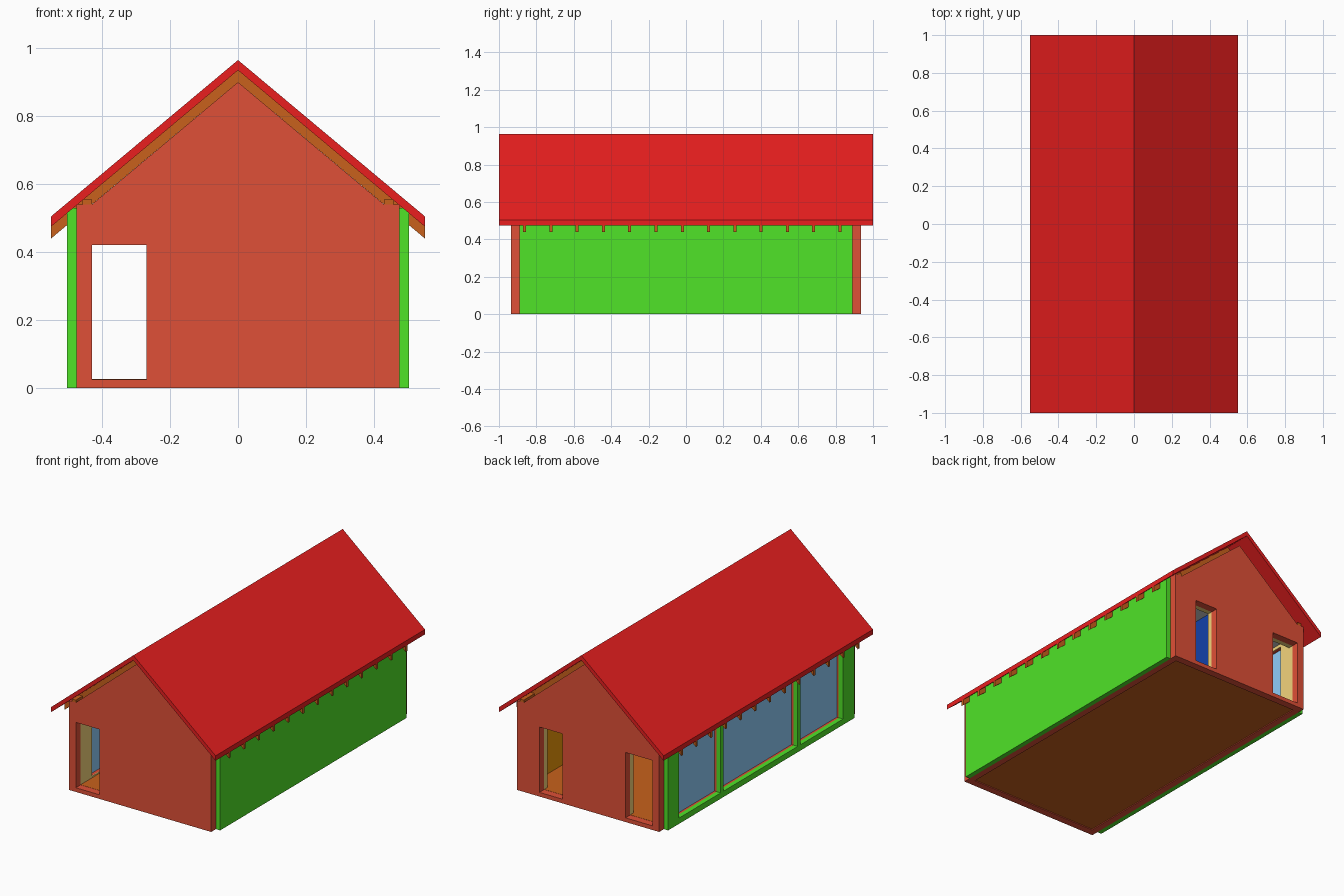
import bpy, bmesh

if "Cube" in bpy.data.objects:
    bpy.data.objects.remove(bpy.data.objects["Cube"])


def material(name, r, g, b):
    m = bpy.data.materials.new(name)
    m.diffuse_color = (r, g, b, 1)
    m.use_nodes = True
    m.node_tree.nodes["Principled BSDF"].inputs["Base Color"].default_value = m.diffuse_color
    return m


BRICK = material("brick", 0.74, 0.08, 0.038)
GREEN = material("green_cladding", 0.08, 0.77, 0.021)
RED = material("roof_red", 0.82, 0.0135, 0.0135)
WOOD = material("wood", 0.58, 0.12, 0.0116)
TAN = material("plaster", 0.90, 0.66, 0.20)
GLASS = material("glass", 0.28, 0.62, 0.96)
BLUE = material("blue_paint", 0.006, 0.053, 0.40)
GOLD = material("gold_paint", 0.86, 0.32, 0.003)


def rect(u0, u1, v0, v1):
    return [(u0, v0), (u1, v0), (u1, v1), (u0, v1)]


def panel(name, outline, holes, axis, w0, w1, mat):
    """Flat outline with holes, thickened from w0 to w1 along 'x' or 'y'."""
    cu = bpy.data.curves.new(name, 'CURVE')
    cu.dimensions = '2D'
    cu.fill_mode = 'BOTH'
    cu.extrude = (w1 - w0) / 2
    for pts in [outline] + holes:
        sp = cu.splines.new('POLY')
        sp.points.add(len(pts) - 1)
        for p, (u, v) in zip(sp.points, pts):
            p.co = (u, v, 0, 1)
        sp.use_cyclic_u = True
    tmp = bpy.data.objects.new(name + "_outline", cu)
    bpy.context.collection.objects.link(tmp)
    dg = bpy.context.evaluated_depsgraph_get()
    me = bpy.data.meshes.new_from_object(tmp.evaluated_get(dg))
    bpy.data.objects.remove(tmp)
    bpy.data.curves.remove(cu)
    mid = (w0 + w1) / 2
    bm = bmesh.new()
    bm.from_mesh(me)
    for vert in bm.verts:
        u, v, w = vert.co
        vert.co = (u, w + mid, v) if axis == 'y' else (w + mid, u, v)
    bmesh.ops.remove_doubles(bm, verts=bm.verts, dist=1e-5)
    bmesh.ops.recalc_face_normals(bm, faces=bm.faces)
    for f in bm.faces:
        f.smooth = False
        f.material_index = 0
    bm.to_mesh(me)
    bm.free()
    me.name = name
    me.materials.clear()
    if mat:
        me.materials.append(mat)
    ob = bpy.data.objects.new(name, me)
    bpy.context.collection.objects.link(ob)
    return ob


def box(name, x0, x1, y0, y1, z0, z1, mat):
    return panel(name, rect(x0, x1, z0, z1), [], 'y', y0, y1, mat)


def chevron(name, top, bottom, y0, y1, mat):
    """Two-pitch strip with plumb-cut eaves; drop is the same for both edges."""
    e, d = 0.55, 0.46
    pts = [(-e, top - d), (-e, bottom - d), (0, bottom), (e, bottom - d), (e, top - d), (0, top)]
    return panel(name, pts, [], 'y', y0, y1, mat)


W, T = 0.475, 0.04          # half width of masonry, wall thickness
Y0, Y1 = 0.89, 0.935        # inner and outer face of the gables
FLOOR = 0.025

# Gable walls with door and window openings, plus plaster lining
gable = [(-W, 0), (W, 0), (W, 0.54), (0.43, 0.54), (0, 0.9), (-0.43, 0.54), (-W, 0.54)]
front_door = [rect(-0.43, -0.27, FLOOR, 0.42)]
back_openings = [rect(-0.43, -0.25, FLOOR, 0.42), rect(0.17, 0.325, FLOOR, 0.42)]
lining = rect(-W + T, W - T, 0.015, 0.48)
panel("front_gable", gable, front_door, 'y', -Y1, -Y0, BRICK)
panel("back_gable", gable, back_openings, 'y', Y0, Y1, BRICK)
panel("front_lining", lining, front_door, 'y', -Y0, -Y0 + 0.03, TAN)
panel("back_lining", lining, back_openings, 'y', Y0 - 0.03, Y0, TAN)

# Long walls: right side closed, left side with three large windows
bays = [(-0.78, -0.375), (-0.347, 0.36), (0.388, 0.785)]
windows = [rect(a, b, 0.035, 0.46) for a, b in bays]
for side, s, holes in (("right", 1, []), ("left", -1, windows)):
    for layer, a, b, z0, z1, mat in (("cladding", W, 0.504, 0, 0.53, GREEN),
                                     ("wall", W - T, W, 0, 0.54, BRICK),
                                     ("lining", W - T - 0.005, W - T, 0.015, 0.48, TAN)):
        w0, w1 = sorted((s * a, s * b))
        panel(f"{side}_{layer}", rect(-Y0, Y0, z0, z1), holes, 'x', w0, w1, mat)
    # Wall plate carrying the rafters
    x0, x1 = sorted((s * 0.43, s * 0.457))
    box(f"{side}_wall_plate", x0, x1, -Y1, Y1, 0.54, 0.555, WOOD)

# Glazing
for i, (a, b) in enumerate(bays):
    box(f"window_glass_{i + 1}", -0.462, -0.454, a, b, 0.035, 0.46, GLASS)

# Floor (running into the gable openings), ceiling and the small back room
box("floor", -W + T, W - T, -Y0, Y0, 0.005, FLOOR + 0.001, WOOD)
box("ceiling", -W + T, W - T, -Y0, Y0, 0.48, 0.50, None)
box("blue_partition", 0.08, 0.10, 0.52, Y0 - 0.03, FLOOR, 0.48, BLUE)
box("cross_partition", 0.08, W - T - 0.005, 0.50, 0.52, FLOOR, 0.48, GOLD)
box("room_wall_panel", W - T - 0.010, W - T - 0.005, 0.52, Y0 - 0.03, FLOOR, 0.48, GOLD)

# Roof covering and rafters
chevron("roof", 0.965, 0.935, -1, 1, RED)
for i in range(13):
    y = -0.863 + i * 0.1405
    chevron(f"rafter_{i + 1}", 0.935, 0.90, y - 0.008, y + 0.008, WOOD)
